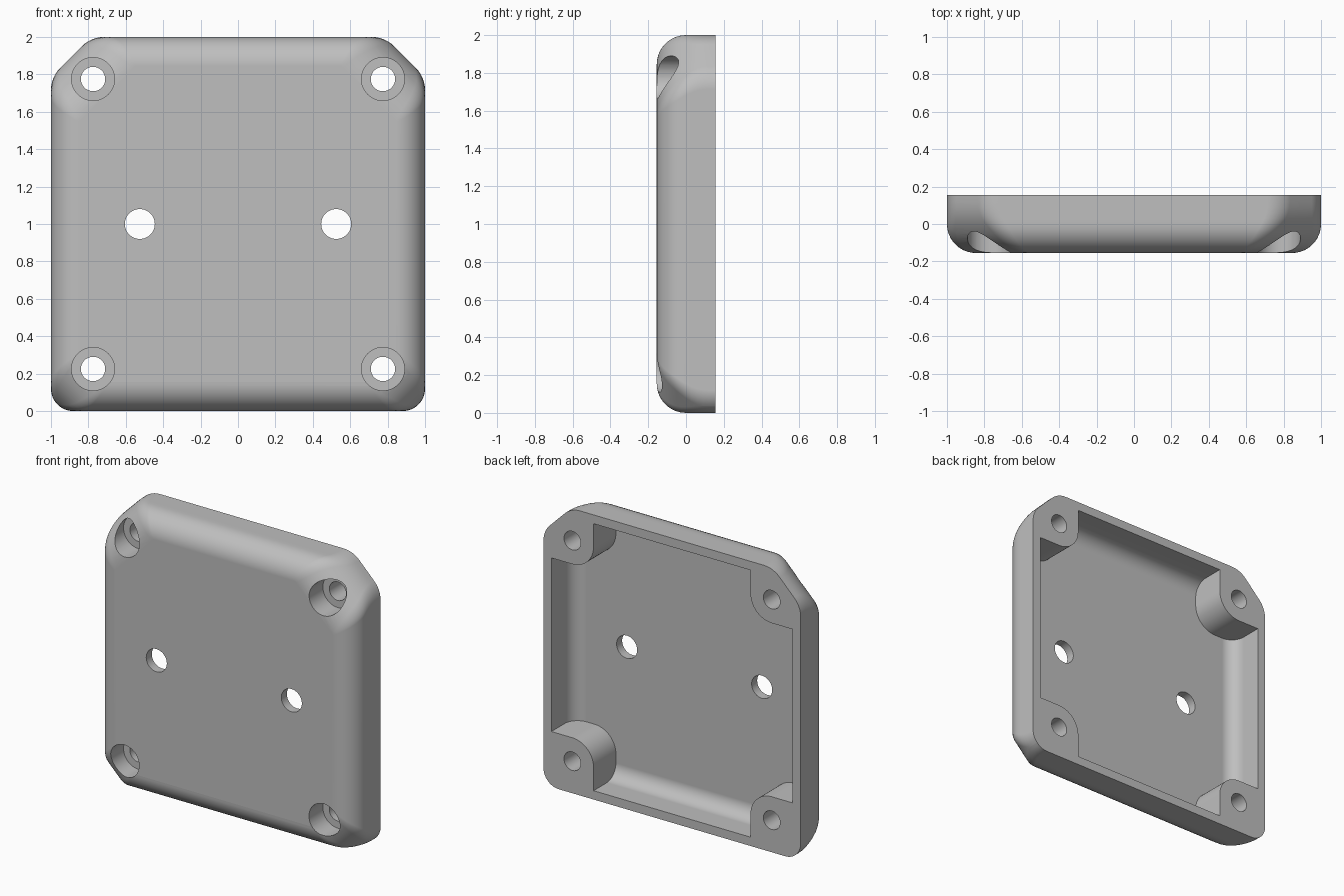
import bpy, bmesh, math
from mathutils import Vector

if "Cube" in bpy.data.objects:
    bpy.data.objects.remove(bpy.data.objects["Cube"], do_unlink=True)

HALF = 0.155           # half of the depth
WALL = 0.062
SCREW = 0.775          # corner screw offset from the middle
TAN = math.tan(math.pi / 8)

grey = bpy.data.materials.new("plain_grey")
grey.use_nodes = True
colour = (0.52, 0.52, 0.52, 1)
grey.diffuse_color = colour
grey.node_tree.nodes["Principled BSDF"].inputs["Base Color"].default_value = colour


def loft(name, rings):
    """Closed solid through rings of (x, z) points, each at its own y."""
    bm = bmesh.new()
    loops = [[bm.verts.new((x, y, z)) for x, z in ring] for y, ring in rings]
    for a, b in zip(loops, loops[1:]):
        for i in range(len(a)):
            j = (i + 1) % len(a)
            bm.faces.new((a[i], a[j], b[j], b[i]))
    bm.faces.new(loops[0])
    bm.faces.new(loops[-1])
    bmesh.ops.recalc_face_normals(bm, faces=bm.faces)
    mesh = bpy.data.meshes.new(name)
    bm.to_mesh(mesh)
    bm.free()
    obj = bpy.data.objects.new(name, mesh)
    bpy.context.collection.objects.link(obj)
    mesh.materials.append(grey)
    return obj


def apply(obj, mod):
    bpy.ops.object.select_all(action='DESELECT')
    bpy.context.view_layer.objects.active = obj
    obj.select_set(True)
    bpy.ops.object.modifier_apply(modifier=mod.name)


def cut(obj, cutter):
    mod = obj.modifiers.new("cut", 'BOOLEAN')
    mod.operation = 'DIFFERENCE'
    mod.solver = 'EXACT'
    mod.object = cutter
    apply(obj, mod)
    bpy.data.objects.remove(cutter, do_unlink=True)


def outline(h, top, low, r_top, r_low, steps=6):
    """Square of half size h with chamfered corners, each vertex rounded."""
    pts = [((h, h - top), r_top), ((h - top, h), r_top),
           ((top - h, h), r_top), ((-h, h - top), r_top),
           ((-h, low - h), r_low), ((low - h, -h), r_low),
           ((h - low, -h), r_low), ((h, low - h), r_low)]
    ring = []
    for i, (p, r) in enumerate(pts):
        p = Vector(p)
        to_a = Vector(pts[i - 1][0]) - p
        to_b = Vector(pts[(i + 1) % 8][0]) - p
        t = min(r * TAN, 0.49 * min(to_a.length, to_b.length))
        a, b = p + to_a.normalized() * t, p + to_b.normalized() * t
        centre = p + (a + b - 2 * p).normalized() * math.hypot(t, t / TAN)
        for k in range(steps + 1):
            d = (a - centre).lerp(b - centre, k / steps)
            q = centre + d.normalized() * (t / TAN)
            ring.append((q.x, q.y + 1))
    return ring


def inset(radius, t):
    t = min(t, radius)
    return radius - math.sqrt(max(0, radius ** 2 - (radius - t) ** 2))


def shell_rings(front, back, h, side_r, corner_r, top, low, r_top, r_low):
    rings = []
    for k in range(15):
        t = corner_r * (1 - math.cos(math.pi / 2 * k / 14))
        s, d = inset(side_r, t), inset(corner_r, t)
        grow = max(0, math.sqrt(2) * d - 2 * s)
        keep = 1 - 0.85 * d / corner_r
        rings.append((front + t, outline(h - s, top + grow, low + grow,
                                         r_top * keep, r_low * keep)))
    rings.append((back, rings[-1][1]))
    return rings


def cylinder(name, x, z, r, y0, y1, n=48):
    ring = [(x + r * math.cos(2 * math.pi * i / n),
             z + r * math.sin(2 * math.pi * i / n)) for i in range(n)]
    return loft(name, [(y0, ring), (y1, ring)])


# Outer body with larger roundings over the corners
cover = loft("cover_plate", shell_rings(-HALF, HALF, 1, 0.155, 0.275,
                                        0.215, 0.0703, 0.17, 0.12))

# Hollow back, leaving corner screw bosses
cavity = loft("cavity", shell_rings(-HALF + WALL, HALF + 0.05, 1 - WALL, 0.1, 0.1,
                                    0.04, 0.04, 0.05, 0.05))
BOSS = 0.165
corners = [(sx, sz) for sx in (-1, 1) for sz in (-1, 1)]
for sx, sz in corners:
    arc = [(SCREW - BOSS * math.cos(a), SCREW - BOSS * math.sin(a))
           for a in [math.pi / 2 * k / 14 for k in range(15)]]
    shape = arc + [(1.1, SCREW - BOSS), (1.1, 1.1), (SCREW - BOSS, 1.1)]
    cut(cavity, loft("boss", [(y, [(sx * u, 1 + sz * v) for u, v in shape])
                              for y in (-0.3, 0.3)]))
cut(cover, cavity)

# Counterbored corner screw holes
for sx, sz in corners:
    x, z = sx * SCREW, 1 + sz * SCREW
    cut(cover, cylinder("counterbore", x, z, 0.115, -0.3, 0.0))
    cut(cover, cylinder("screw_hole", x, z, 0.065, -0.25, 0.3))

# Two plain holes through the plate
for x in (-0.525, 0.525):
    cut(cover, cylinder("plain_hole", x, 1, 0.08, -0.3, 0.3))

# Smooth shading with crisp edges and flat faces kept flat
bpy.ops.object.select_all(action='DESELECT')
cover.select_set(True)
bpy.context.view_layer.objects.active = cover
bpy.ops.object.shade_smooth_by_angle(angle=math.radians(30))
weighted = cover.modifiers.new("weighted_normals", 'WEIGHTED_NORMAL')
weighted.keep_sharp = True
